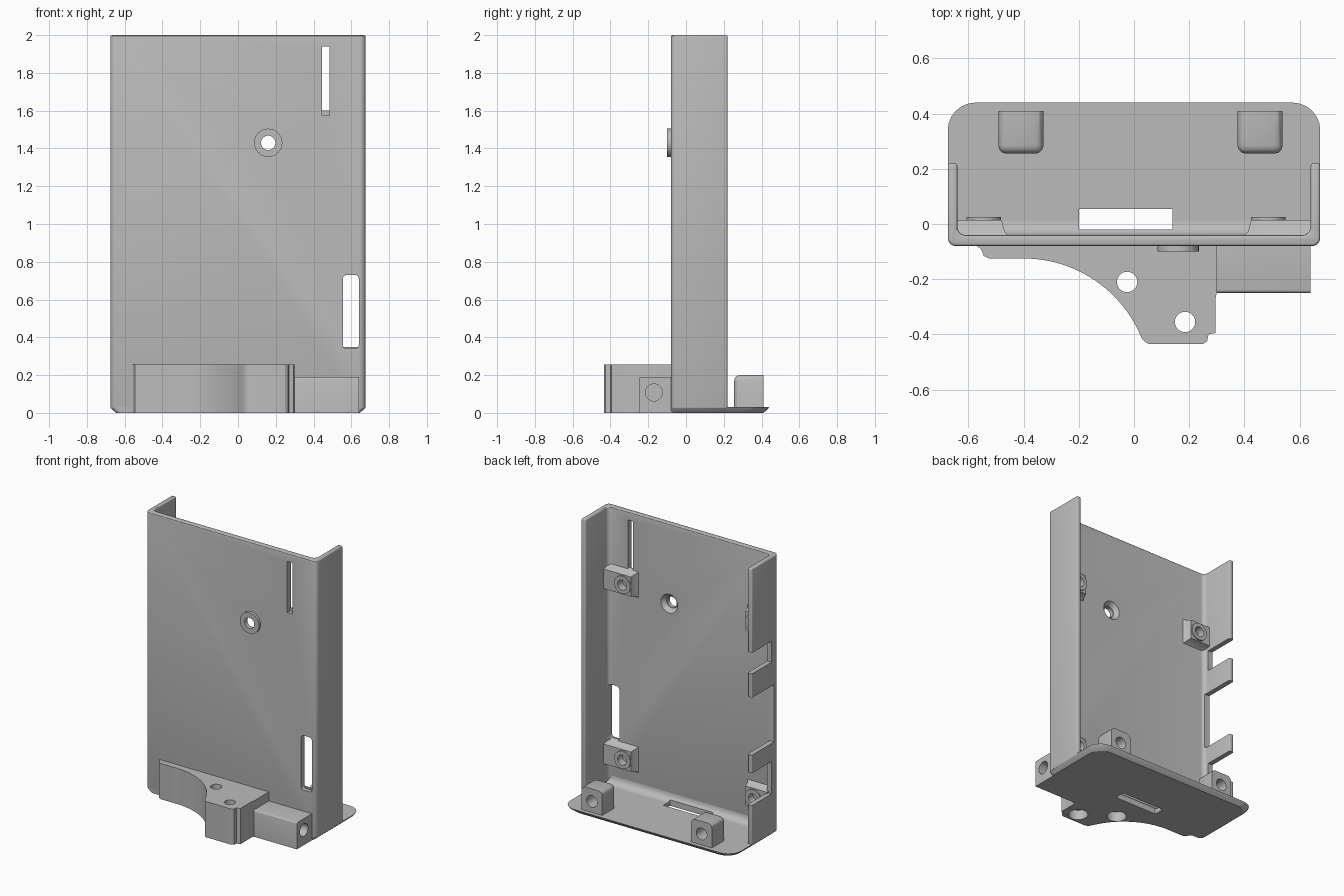
import bpy, bmesh
from math import sin, cos, pi, radians
from mathutils import Vector

old = bpy.data.objects.get("Cube")
if old:
    bpy.data.objects.remove(old)

grey = bpy.data.materials.new("plain grey")
grey.use_nodes = True
colour = (0.5, 0.5, 0.5, 1)
grey.diffuse_color = colour
grey.node_tree.nodes["Principled BSDF"].inputs["Base Color"].default_value = colour


def loft(name, rings, bevel=0, keep_sharp=None):
    """Solid skin through matching loops of points, capped at both ends."""
    bm = bmesh.new()
    loops = [[bm.verts.new(p) for p in ring] for ring in rings]
    n = len(loops[0])
    for a, b in zip(loops, loops[1:]):
        for i in range(n):
            j = (i + 1) % n
            bm.faces.new((a[i], a[j], b[j], b[i]))
    bm.faces.new(loops[0])
    bm.faces.new(loops[-1])
    bmesh.ops.recalc_face_normals(bm, faces=bm.faces)
    if bevel:
        edges = [e for e in bm.edges if e.calc_face_angle(0) > radians(50)
                 and not (keep_sharp and all(keep_sharp(v.co) for v in e.verts))]
        bmesh.ops.bevel(bm, geom=edges, offset=bevel, segments=3, profile=0.5,
                        affect='EDGES', clamp_overlap=True)
    mesh = bpy.data.meshes.new(name)
    bm.to_mesh(mesh)
    bm.free()
    mesh.materials.append(grey)
    obj = bpy.data.objects.new(name, mesh)
    bpy.context.collection.objects.link(obj)
    return obj


def prism(name, outline, z0, z1, **kw):
    return loft(name, [[(x, y, z) for x, y in outline] for z in (z0, z1)], **kw)


def box(name, x, y, z, **kw):
    return prism(name, [(x[0], y[0]), (x[1], y[0]), (x[1], y[1]), (x[0], y[1])], *z, **kw)


def turned(name, centre, axis, steps, n=32):
    """Round part along an axis; steps are (position, radius)."""
    u, v = [i for i in range(3) if i != axis]
    rings = []
    for t, r in steps:
        ring = []
        for k in range(n):
            p = Vector(centre)
            p[axis] = t
            p[u] += r * cos(2 * pi * k / n)
            p[v] += r * sin(2 * pi * k / n)
            ring.append(p)
        rings.append(ring)
    return loft(name, rings)


def arc(cx, cy, r, a0, a1, n=6):
    return [(cx + r * cos(radians(a0 + (a1 - a0) * k / n)),
             cy + r * sin(radians(a0 + (a1 - a0) * k / n))) for k in range(n + 1)]


def cut(obj, *cutters):
    """Subtract the cutters, then remove them."""
    for c in cutters:
        c.hide_render = True
        mod = obj.modifiers.new("cut", 'BOOLEAN')
        mod.operation, mod.solver, mod.object = 'DIFFERENCE', 'EXACT', c
    graph = bpy.context.evaluated_depsgraph_get()
    mesh = bpy.data.meshes.new_from_object(obj.evaluated_get(graph))
    obj.modifiers.clear()
    obj.data = mesh
    for c in cutters:
        bpy.data.objects.remove(c)
    return obj


W, T = 0.675, 0.035          # half width, wall thickness
FRONT, INNER, BACK = -0.08, -0.04, 0.22

# U-shaped shell: front plate with two side walls
half = arc(W - 0.03, FRONT + 0.03, 0.03, -90, 0) + [(W, BACK), (W - T, BACK)]
half += arc(W - T - 0.03, INNER + 0.03, 0.03, 0, -90)
shell = prism("shell", half + [(-x, y) for x, y in reversed(half)], 0.02, 2, bevel=0.01)

hole = (0.16, 0, 1.43)
cut(shell,
    box("narrow_slot", (0.445, 0.485), (-0.2, 0.1), (1.575, 1.94)),
    loft("wide_slot", [[(x, y, z) for x, z in
                        arc(0.62, 0.71, 0.02, 0, 90, 4) + arc(0.575, 0.71, 0.02, 90, 180, 4)
                        + arc(0.575, 0.36, 0.02, 180, 270, 4) + arc(0.62, 0.36, 0.02, 270, 360, 4)]
                       for y in (-0.2, 0.1)]),
    turned("plate_hole", hole, 1, [(-0.2, 0.038), (-0.075, 0.038), (-0.03, 0.075)]),
    *[box("wall_notch", (-0.8, -0.6), (depth, 0.4), z) for depth, z in
      ((0, (1.25, 1.4)), (-0.03, (0.67, 1.08)), (0, (0.31, 0.54)))])

# Raised ring around the plate hole
cut(turned("plate_hole_ring", hole, 1, [(-0.1, 0.075), (-0.07, 0.075)]),
    turned("ring_hole", hole, 1, [(-0.2, 0.038), (0, 0.038)]))


# Base plate with rounded rear corners and a chamfered underside
def base_outline(inset):
    w, back = W - inset, 0.44 - inset
    side = arc(w - 0.03, FRONT + 0.03, 0.03, -90, 0) + arc(w - 0.1, back - 0.1, 0.1, 0, 90)
    return side + [(-x, y) for x, y in reversed(side)]


def base_slot():
    return box("base_slot", (-0.2, 0.14), (-0.02, 0.055), (-0.1, 0.2))


base = loft("base_plate", [[(x, y, z) for x, y in base_outline(i)]
                           for i, z in ((0.03, 0), (0.005, 0.022), (0, 0.032))])
cut(base, base_slot())

# Fillet between base and front plate
fillet = [(INNER - 0.01, 0.02), (0.01, 0.02)] + [
    (y, z) for y, z in arc(0.01, 0.082, 0.05, -90, -180)] + [(INNER - 0.01, 0.082)]
cut(loft("base_fillet", [[(x, y, z) for y, z in fillet] for x in (-0.64, 0.64)]), base_slot())

# Rear mounting blocks on the base
for side, x in (("right", -0.41), ("left", 0.457)):
    block = box(side + "_rear_block", (x - 0.082, x + 0.082), (0.255, 0.41), (0.01, 0.2),
                bevel=0.03, keep_sharp=lambda p: p.y > 0.4 or p.z < 0.02)
    cut(block, turned("block_hole", (x, 0, 0.11), 1, [(0.3, 0.042), (0.5, 0.042)]))

# Standoffs inside the shell
for side, x, x0, x1 in (("right", -0.545, -0.65, -0.48), ("left", 0.487, 0.425, 0.65)):
    for level, z in (("lower", 0.25), ("upper", 1.5)):
        rings = []
        for y, g in ((INNER - 0.01, 0.03), (INNER + 0.012, 0.012), (0.015, 0)):
            a = x0 - (g if x > 0 else 0)
            b = x1 + (g if x < 0 else 0)
            rings.append([(a, y, z - 0.07 - g), (b, y, z - 0.07 - g),
                          (b, y, z + 0.07 + g), (a, y, z + 0.07 + g)])
        name = f"{level}_{side}_standoff"
        for part in (loft(name, rings),
                     turned(name + "_ring", (x, 0, z), 1, [(0.01, 0.063), (0.025, 0.063)])):
            cut(part, turned("screw_hole", (x, 0, z), 1, [(-0.03, 0.036), (0.1, 0.036)]))

# Front bracket with a concave sweep
outline = [(-0.57, -0.07), (-0.57, FRONT), (-0.555, -0.09), (-0.545, -0.115), (-0.525, -0.125)]
outline += arc(-0.4, -0.586, 0.461, 90, 22, 20)
outline += [(0.04, -0.428), (0.055, -0.435), (0.25, -0.435), (0.265, -0.425), (0.27, -0.4),
            (0.295, -0.395), (0.295, -0.27), (0.3, -0.25), (0.3, -0.07)]
bracket = prism("front_bracket", outline, 0, 0.255)
cut(bracket, *[turned("bracket_hole", (x, y, 0), 2,
                      [(-0.1, 0.065), (0.07, 0.065), (0.1, 0.037), (0.4, 0.037)])
               for x, y in ((-0.025, -0.21), (0.185, -0.355))])

# Side block beside the bracket, drilled from its outer end
side_block = box("front_side_block", (0.27, 0.64), (-0.25, -0.07), (0, 0.19), bevel=0.012,
                 keep_sharp=lambda p: p.x > 0.6 or p.z < 0.01 or p.y > -0.1)
cut(side_block, turned("side_hole", (0, -0.17, 0.108), 0, [(0.45, 0.045), (0.8, 0.045)]))

# Smooth shading with crisp edges
bpy.ops.object.select_all(action='DESELECT')
for obj in bpy.context.collection.objects:
    if obj.type == 'MESH' and grey.name in obj.data.materials:
        obj.select_set(True)
        bpy.context.view_layer.objects.active = obj
bpy.ops.object.shade_smooth_by_angle(angle=radians(30))
